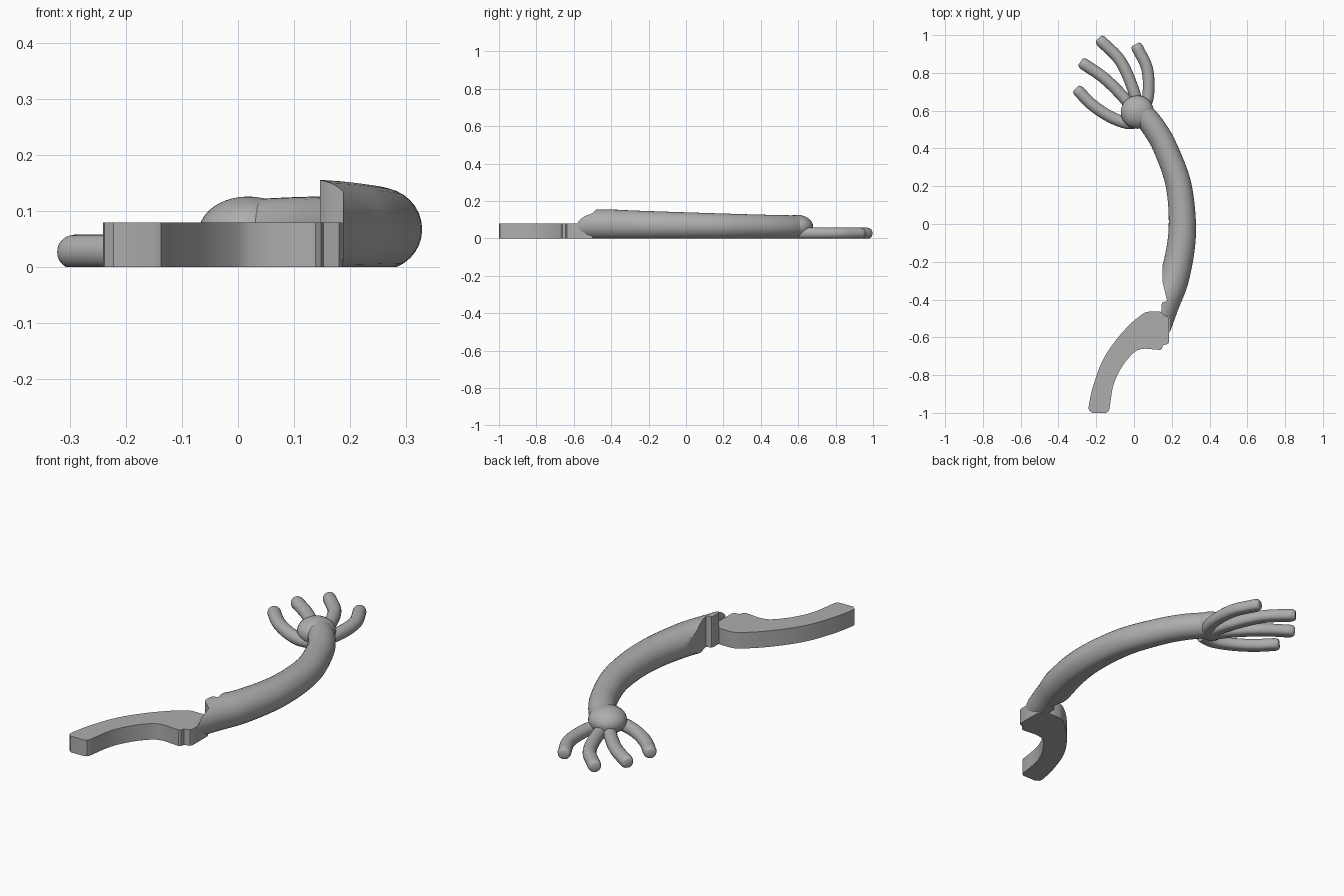
import bpy, bmesh, math
from mathutils import Vector

cube = bpy.data.objects.get("Cube")
if cube:
    bpy.data.objects.remove(cube, do_unlink=True)

grey = bpy.data.materials.new("plain_grey")
grey.use_nodes = True
colour = (0.42, 0.42, 0.42, 1)
grey.diffuse_color = colour
grey.node_tree.nodes["Principled BSDF"].inputs["Base Color"].default_value = colour


def finish(name, bm, angle=35):
    bmesh.ops.recalc_face_normals(bm, faces=bm.faces)
    mesh = bpy.data.meshes.new(name)
    bm.to_mesh(mesh)
    bm.free()
    mesh.materials.append(grey)
    ob = bpy.data.objects.new(name, mesh)
    bpy.context.collection.objects.link(ob)
    shade(ob, angle)
    return ob


def shade(ob, angle=35):
    bpy.ops.object.select_all(action="DESELECT")
    ob.select_set(True)
    bpy.context.view_layer.objects.active = ob
    bpy.ops.object.shade_smooth_by_angle(angle=math.radians(angle))


def spline(points, steps=8):
    """Smooth curve through the points."""
    p = [Vector(q) for q in points]
    p = [2 * p[0] - p[1]] + p + [2 * p[-1] - p[-2]]
    out = []
    for a, b, c, d in zip(p, p[1:], p[2:], p[3:]):
        for i in range(steps):
            t = i / steps
            out.append(0.5 * (2 * b + (c - a) * t + (2 * a - 5 * b + 4 * c - d) * t ** 2
                              + (3 * b - a - 3 * c + d) * t ** 3))
    return out + [p[-2]]


def tube(name, points, sides=32, round_tip=0.0):
    """Sweep a circle along (x, y, z, radius) points, resting flat on the floor."""
    path = spline(points)
    if round_tip:
        end = path[-1]
        way = (end - path[-2]).xyz.normalized()
        for f, s in ((0.5, 0.92), (0.85, 0.78), (1, 0.6)):
            ring = end.copy()
            ring.xyz = end.xyz + way * round_tip * f
            ring.w = end.w * s
            path.append(ring)
    bm = bmesh.new()
    rings = []
    for i, q in enumerate(path):
        way = (path[min(i + 1, len(path) - 1)] - path[max(i - 1, 0)]).xyz
        side = way.cross(Vector((0, 0, 1))).normalized()
        up = side.cross(way).normalized()
        ring = []
        for k in range(sides):
            a = math.tau * k / sides
            v = q.xyz + q.w * (side * math.cos(a) + up * math.sin(a))
            v.z = max(v.z, 0)
            ring.append(bm.verts.new(v))
        rings.append(ring)
    for r, s in zip(rings, rings[1:]):
        for k in range(sides):
            j = (k + 1) % sides
            bm.faces.new((r[k], r[j], s[j], s[k]))
    bm.faces.new(rings[0])
    bm.faces.new(rings[-1])
    return finish(name, bm)


def prism(name, outline, low, high):
    bm = bmesh.new()
    face = bm.faces.new([bm.verts.new((x, y, low)) for x, y in outline])
    top = bmesh.ops.extrude_face_region(bm, geom=[face])["geom"]
    verts = [v for v in top if isinstance(v, bmesh.types.BMVert)]
    bmesh.ops.translate(bm, verts=verts, vec=(0, 0, high - low))
    return finish(name, bm)


# Curved arm, trimmed at its lower end by a stepped joint
arm = tube("arm", [(0.06, -0.69, 0.073, 0.082), (0.155, -0.43, 0.073, 0.082),
                   (0.215, -0.28, 0.071, 0.078), (0.255, -0.05, 0.068, 0.073),
                   (0.237, 0.2, 0.065, 0.068), (0.167, 0.4, 0.063, 0.064),
                   (0.105, 0.51, 0.062, 0.063), (0.04, 0.59, 0.06, 0.062)])
cutter = prism("joint_cutter", [(0.15, -0.2), (0.15, -0.3), (0.175, -0.408), (0.15, -0.415),
                                (0.146, -0.425), (0.146, -0.47), (0.155, -0.48), (0.187, -0.497),
                                (0.187, -0.9), (-0.3, -0.9), (-0.3, -0.2)], -0.1, 0.3)
cutter.hide_render = True
cut = arm.modifiers.new("joint", "BOOLEAN")
cut.operation, cut.object, cut.solver = "DIFFERENCE", cutter, "EXACT"
bpy.context.view_layer.objects.active = arm
bpy.ops.object.modifier_apply(modifier=cut.name)
bpy.data.objects.remove(cutter, do_unlink=True)
shade(arm)

# Palm knob
bm = bmesh.new()
bmesh.ops.create_uvsphere(bm, u_segments=32, v_segments=20, radius=1)
for v in bm.verts:
    v.co = Vector((0.018 + 0.088 * v.co.x, 0.592 + 0.088 * v.co.y,
                   max(0, 0.062 + 0.064 * v.co.z)))
finish("palm", bm)

# Four spread fingers
fingers = {
    "outer_finger": [(0.03, 0.54), (-0.04, 0.535), (-0.13, 0.57), (-0.22, 0.63), (-0.292, 0.702)],
    "second_finger": [(0.01, 0.58), (-0.05, 0.665), (-0.155, 0.77), (-0.265, 0.847)],
    "third_finger": [(0.02, 0.6), (0.0, 0.7), (-0.07, 0.86), (-0.172, 0.967)],
    "inner_finger": [(0.04, 0.58), (0.075, 0.68), (0.07, 0.82), (0.018, 0.932)],
}
for name, points in fingers.items():
    tube(name, [(x, y, 0.027, 0.031) for x, y in points], 20, 0.022)

# Flat curved lower plate with a stepped joint end
outer = spline([(0.04, -0.48), (-0.02, -0.53), (-0.1, -0.62), (-0.17, -0.73),
                (-0.22, -0.87), (-0.241, -0.97)], 4)
inner = spline([(-0.13, -0.98), (-0.108, -0.85), (-0.06, -0.75), (0.0, -0.68), (0.035, -0.663)], 4)
corner = [(-0.238, -0.987), (-0.222, -1), (-0.15, -1), (-0.137, -0.994)]
joint = [(0.06, -0.66), (0.138, -0.667), (0.148, -0.66), (0.152, -0.643), (0.18, -0.635),
         (0.186, -0.625), (0.186, -0.5), (0.172, -0.49), (0.155, -0.482), (0.15, -0.468),
         (0.14, -0.464), (0.08, -0.464), (0.06, -0.468)]
prism("lower_plate", [tuple(p) for p in outer] + corner + [tuple(p) for p in inner] + joint, 0, 0.08)
